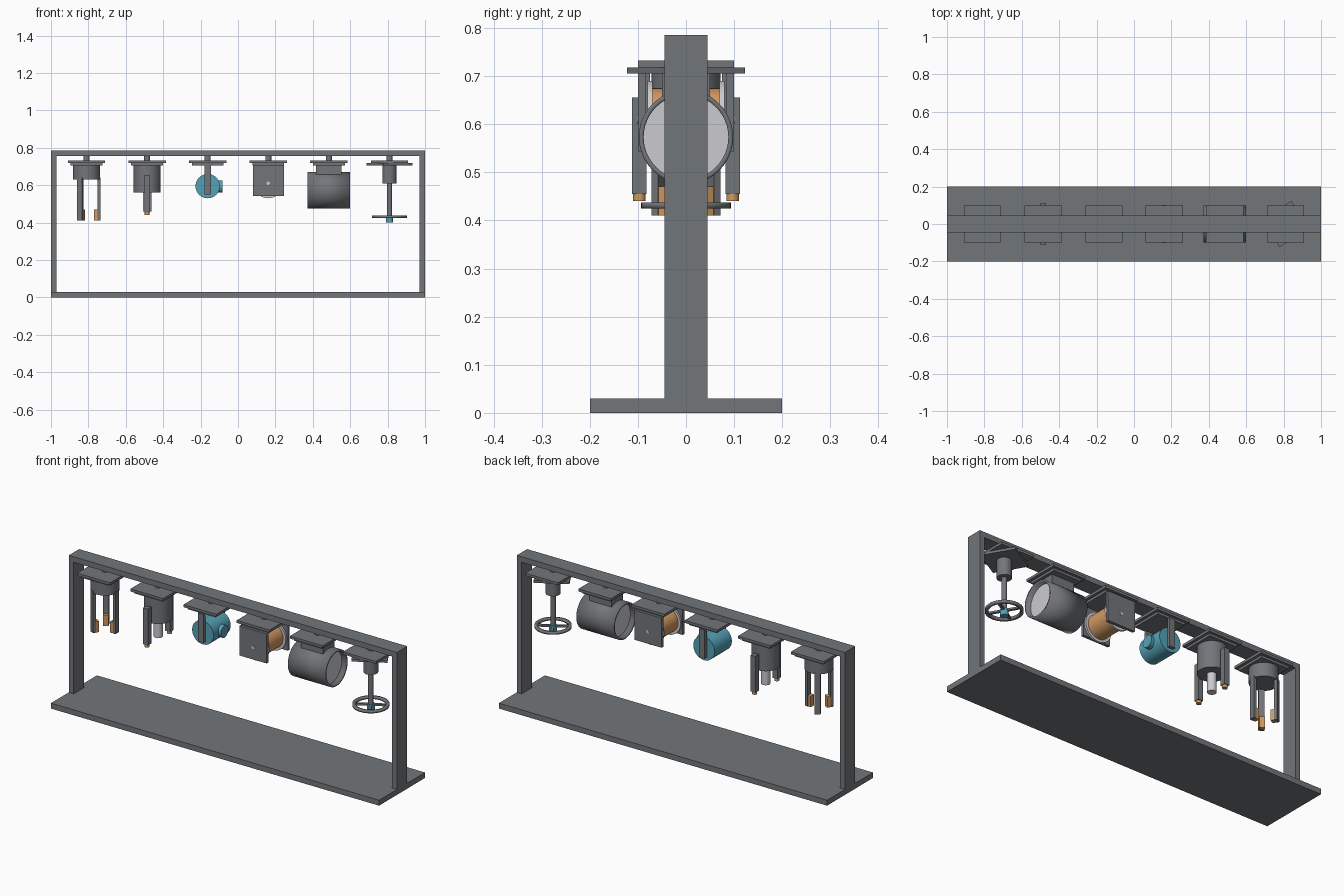
import bpy, math
from mathutils import Matrix

if "Cube" in bpy.data.objects:
    bpy.data.objects.remove(bpy.data.objects["Cube"])


def material(name, colour):
    m = bpy.data.materials.new(name)
    m.use_nodes = True
    m.diffuse_color = (*colour, 1)
    m.node_tree.nodes["Principled BSDF"].inputs["Base Color"].default_value = (*colour, 1)
    return m


GREY = material("steel grey", (0.17, 0.18, 0.195))
LIGHT = material("light grey", (0.6, 0.6, 0.63))
ORANGE = material("orange", (0.65, 0.32, 0.12))
TEAL = material("teal", (0.09, 0.36, 0.48))
AXIS = {"x": (0, math.pi / 2, 0), "y": (math.pi / 2, 0, 0), "z": (0, 0, 0)}


def finish(name, mat, smooth=False):
    ob = bpy.context.object
    ob.name = name
    ob.data.materials.append(mat)
    if smooth:
        bpy.ops.object.shade_smooth_by_angle(angle=math.radians(40))
    return ob


def box(name, mat, xs, ys, zs, turn=0.0, pivot=(0, 0)):
    """Box given by its ranges, optionally turned about a vertical axis."""
    bpy.ops.mesh.primitive_cube_add(size=1)
    ob = finish(name, mat)
    size = [r[1] - r[0] for r in (xs, ys, zs)]
    mid = [sum(r) / 2 for r in (xs, ys, zs)]
    place = Matrix.Translation((*pivot, 0)) @ Matrix.Rotation(turn, 4, "Z")
    ob.data.transform(place @ Matrix.Translation(mid) @ Matrix.Diagonal((*size, 1)))
    return ob


def rod(name, mat, centre, radius, length, axis="z", sides=40):
    bpy.ops.mesh.primitive_cylinder_add(vertices=sides, radius=radius, depth=length,
                                        location=centre, rotation=AXIS[axis])
    return finish(name, mat, True)


def upright(name, mat, x, y, radius, low, high):
    return rod(name, mat, (x, y, (low + high) / 2), radius, high - low)


def ring(name, mat, centre, outer, inner, length, axis="z"):
    """Open tube with a wall of real thickness."""
    bpy.ops.mesh.primitive_cylinder_add(vertices=48, radius=outer, depth=length,
                                        end_fill_type="NOTHING",
                                        location=centre, rotation=AXIS[axis])
    ob = finish(name, mat, True)
    wall = ob.modifiers.new("wall", "SOLIDIFY")
    wall.thickness = outer - inner
    wall.offset = -1
    return ob


# Display stand
box("base", GREY, (-1, 1), (-0.2, 0.2), (0, 0.03))
box("top_beam", GREY, (-1, 1), (-0.045, 0.045), (0.755, 0.785))
for side, s in (("left", 1), ("right", -1)):
    box(side + "_post", GREY, sorted((s, s * 0.97)), (-0.045, 0.045), (0.03, 0.755))

# Mounting plates under the beam
XS = [-0.81 + 0.324 * i for i in range(6)]
for i, x in enumerate(XS):
    upright(f"mount_stem_{i + 1}", GREY, x, 0, 0.016, 0.73, 0.757)
    box(f"mount_plate_{i + 1}", GREY, (x - 0.1, x + 0.1), (-0.1, 0.1), (0.718, 0.732))
    if i < 5:
        box(f"adapter_plate_{i + 1}", GREY, (x - 0.085, x + 0.085), (-0.085, 0.085),
            (0.705, 0.718))

# Three-finger gripper
x = XS[0]
upright("gripper_body", GREY, x, 0, 0.072, 0.63, 0.705)
for i in range(3):
    turn = i * math.tau / 3
    box(f"gripper_finger_{i + 1}", GREY, (0.058, 0.074), (-0.015, 0.015), (0.41, 0.64), turn, (x, 0))
    box(f"finger_pad_{i + 1}", ORANGE, (0.04, 0.058), (-0.014, 0.014), (0.41, 0.47), turn, (x, 0))

# Probe tool with side rods
x = XS[1]
upright("probe_body", GREY, x, 0, 0.072, 0.56, 0.705)
upright("probe_nozzle", LIGHT, x, 0, 0.023, 0.46, 0.56)
for side, s in (("front", -1), ("back", 1)):
    box(side + "_probe_arm", GREY, (x - 0.015, x + 0.015), sorted((s * 0.082, s * 0.112)),
        (0.455, 0.655))
    upright(side + "_probe_tip", ORANGE, x, s * 0.097, 0.013, 0.44, 0.455)

# Swivel drum held in a yoke
x = XS[2]
rod("swivel_drum", TEAL, (x, 0, 0.595), 0.065, 0.15, "y")
rod("swivel_lens", TEAL, (x + 0.05, 0, 0.593), 0.033, 0.06, "x")
for side, s in (("front", -1), ("back", 1)):
    box(side + "_yoke_arm", GREY, (x - 0.017, x + 0.017), sorted((s * 0.075, s * 0.093)),
        (0.55, 0.706))

# Spool between two plates
x = XS[3]
rod("spool_winding", ORANGE, (x, 0, 0.61), 0.065, 0.14, "y")
rod("spool_shaft", LIGHT, (x, 0, 0.61), 0.009, 0.204, "y", 16)
for side, s in (("front", -1), ("back", 1)):
    rod(side + "_spool_flange", LIGHT, (x, s * 0.075, 0.61), 0.08, 0.01, "y")
    box(side + "_spool_plate", GREY, (x - 0.083, x + 0.083), sorted((s * 0.084, s * 0.1)),
        (0.543, 0.706))

# Large lamp tube
x = XS[4]
box("tube_bracket", GREY, (x - 0.068, x + 0.068), (-0.05, 0.05), (0.655, 0.706))
ring("lamp_tube", GREY, (x, 0, 0.573), 0.098, 0.088, 0.228, "x")
rod("lamp_lens", LIGHT, (x, 0, 0.573), 0.0885, 0.17, "x", 48)

# Hand wheel on a spindle
x = XS[5]
box("turned_plate", GREY, (-0.09, 0.09), (-0.09, 0.09), (0.705, 0.718), math.radians(30), (x, 0))
upright("spindle_housing", GREY, x, 0, 0.037, 0.61, 0.706)
upright("spindle", GREY, x, 0, 0.014, 0.43, 0.61)
upright("wheel_hub", TEAL, x, 0, 0.02, 0.4, 0.436)
ring("wheel_rim", GREY, (x, 0, 0.431), 0.093, 0.077, 0.013)
for i in range(2):
    box(f"wheel_spoke_{i + 1}", GREY, (-0.08, 0.08), (-0.007, 0.007), (0.426, 0.436),
        math.radians(30 + 90 * i), (x, 0))
